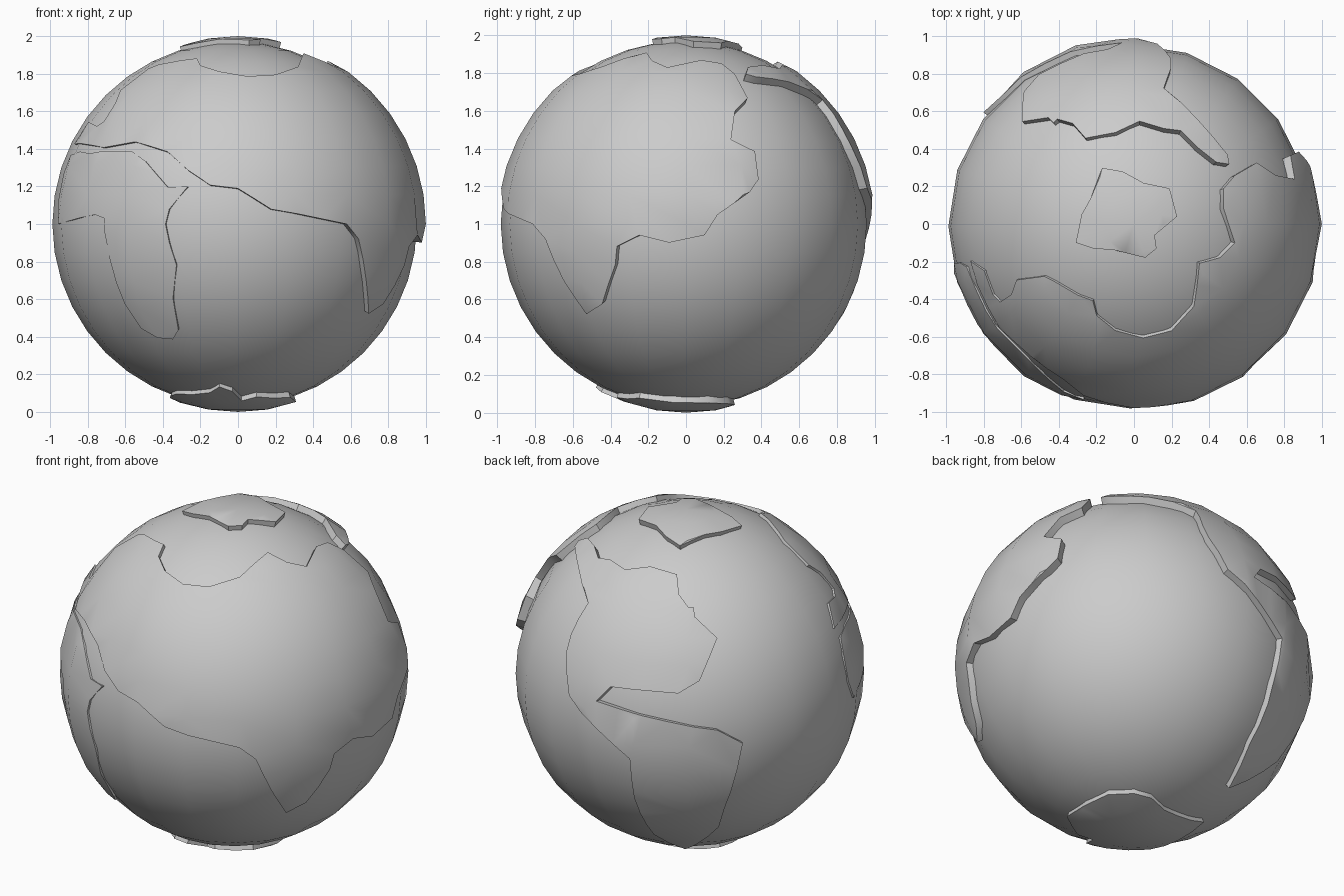
import bpy, bmesh
from math import sin, cos, radians, sqrt
from mathutils import Vector, Matrix
from mathutils.bvhtree import BVHTree
from mathutils.geometry import delaunay_2d_cdt

if "Cube" in bpy.data.objects:
    bpy.data.objects.remove(bpy.data.objects["Cube"])

LAND, OCEAN, CORE = 1.0, 0.97, 0.93
CENTRE = Vector((0, 0, 1))
SIDES = dict(u_segments=20, v_segments=20)


def finish(bm, name):
    """Turn a bmesh into a smooth object with sharp cliffs."""
    bmesh.ops.recalc_face_normals(bm, faces=bm.faces)
    bmesh.ops.translate(bm, verts=bm.verts, vec=CENTRE)
    mesh = bpy.data.meshes.new(name)
    bm.to_mesh(mesh)
    bm.free()
    ob = bpy.data.objects.new(name, mesh)
    bpy.context.collection.objects.link(ob)
    bpy.ops.object.select_all(action='DESELECT')
    bpy.context.view_layer.objects.active = ob
    ob.select_set(True)
    bpy.ops.object.shade_smooth_by_angle(angle=radians(35))
    return ob


# Drawing directions: outlines are traced on the globe along these axes
def axes(toward, elev):
    t, e, z = Vector(toward).normalized(), radians(elev), Vector((0, 0, 1))
    cam = t * cos(e) + z * sin(e)
    up = z * cos(e) - t * sin(e)
    return up.cross(cam), up, cam


def azimuth(deg, sx, sy):
    return (sx * sin(radians(deg)), sy * cos(radians(deg)), 0)


X, Y, Z = Vector((1, 0, 0)), Vector((0, 1, 0)), Vector((0, 0, 1))
FRONT, RIGHT = (X, Z, -Y), (Y, Z, X)
TOP, BOTTOM = (X, Y, Z), (X, Y, -Z)
BACK_LEFT = axes(azimuth(36, -1, 1), 25)
BACK_RIGHT = axes(azimuth(40, 1, 1), -30)


def trace(view, *pts):
    r, u, c = view
    out = []
    for a, b in pts:
        if view in (FRONT, RIGHT):
            b -= 1
        out.append((r * a + u * b + c * sqrt(max(0, 1 - a * a - b * b))).normalized())
    return out


# Faceted sphere that carries the land surface
ref = bmesh.new()
bmesh.ops.create_uvsphere(ref, radius=LAND, **SIDES)
ref_points = [v.co.normalized() for v in ref.verts]
surface = BVHTree.FromBMesh(ref)
ref.free()


def continent(name, outline):
    """Fill an outline over the globe and give it cliffs down into the ocean."""
    loop = []
    for a, b in zip(outline, outline[1:] + outline[:1]):
        n = max(1, round((b - a).length / 0.13))
        loop += [a.lerp(b, i / n).normalized() for i in range(n)]
    mid = sum(loop, Vector()).normalized()
    e1 = mid.orthogonal().normalized()
    e2 = mid.cross(e1)

    def flat(p):
        d = Vector((p.dot(e1), p.dot(e2)))
        return d.normalized() * mid.angle(p) if d.length > 1e-6 else Vector((0, 0))

    def lift(q):
        a = q.length
        if a < 1e-6:
            return mid.copy()
        return mid * cos(a) + (e1 * q.x + e2 * q.y) / a * sin(a)

    n = len(loop)
    inner = [p for p in ref_points if mid.angle(p) < 2.0
             and min((p - q).length for q in loop) > 0.03]
    res = delaunay_2d_cdt([flat(p) for p in loop + inner],
                          [(i, (i + 1) % n) for i in range(n)], [], 1, 1e-5)
    bm = bmesh.new()
    tops, bots = [], []
    for q in res[0]:
        d = lift(q)
        hit = surface.ray_cast(d * 2, -d)[0]
        tops.append(bm.verts.new(hit if hit else d * LAND))
        bots.append(bm.verts.new(d * CORE))
    count = {}
    for f in res[2]:
        bm.faces.new([tops[i] for i in f])
        bm.faces.new([bots[i] for i in reversed(f)])
        for a, b in zip(f, list(f[1:]) + [f[0]]):
            count.setdefault((min(a, b), max(a, b)), []).append((a, b))
    for uses in count.values():
        if len(uses) == 1:
            a, b = uses[0]
            bm.faces.new((tops[b], tops[a], bots[a], bots[b]))
    bmesh.ops.delete(bm, geom=[v for v in bm.verts if not v.link_faces], context='VERTS')
    return finish(bm, name)


# Ocean ball, sitting slightly toward the front left of the land shell
bm = bmesh.new()
bmesh.ops.create_uvsphere(bm, radius=OCEAN, matrix=Matrix.Translation((-.018, -.012, 0)), **SIDES)
finish(bm, "ocean")

# Ice caps
continent("north_cap", trace(
    TOP, (-.17, .3), (-.06, .28), (.05, .22), (.19, .19), (.23, .04), (.11, -.06),
    (.12, -.13), (.06, -.18), (-.1, -.14), (-.22, -.13), (-.31, -.1), (-.28, .05), (-.23, .14)))
continent("south_cap", trace(
    BOTTOM, (.31, -.06), (.29, .12), (.19, .23), (.09, .26), (-.04, .22), (-.36, .18),
    (-.36, -.16), (-.33, -.26), (-.15, -.41), (-.1, -.48), (-.03, -.45), (.02, -.33),
    (.1, -.37), (.28, -.25)))

# Large eastern continent: north coast, east coast, then south coast
continent("eastern_continent",
          trace(TOP, (-.88, -.2), (-.8, -.25), (-.76, -.38), (-.72, -.42), (-.66, -.38),
                (-.63, -.3), (-.48, -.28), (-.42, -.31), (-.3, -.38), (-.22, -.41),
                (-.2, -.49), (-.1, -.57), (.05, -.61), (.2, -.57), (.32, -.44), (.35, -.21),
                (.46, -.18), (.54, -.1), (.48, .08), (.48, .19), (.54, .26), (.66, .33))
          + trace(RIGHT, (.26, 1.6), (.24, 1.45), (.37, 1.39), (.39, 1.24), (.34, 1.17),
                  (.17, 1.05), (.1, .94), (-.09, .9), (-.25, .94), (-.37, .88), (-.38, .78),
                  (-.45, .57), (-.53, .52))
          + trace(FRONT, (.69, .7), (.65, .92), (.58, 1.0), (.18, 1.08), (0, 1.19),
                  (-.15, 1.21), (-.27, 1.29), (-.38, 1.39), (-.55, 1.44), (-.72, 1.41)))

# Southern continent at the front left
continent("southern_continent", trace(
    FRONT, (-.9, 1.37), (-.85, 1.39), (-.8, 1.38), (-.57, 1.39), (-.5, 1.34), (-.38, 1.2),
    (-.27, 1.2), (-.37, 1.08), (-.39, 1.0), (-.37, .9), (-.33, .78), (-.35, .6), (-.32, .43),
    (-.35, .38), (-.43, .39), (-.52, .44), (-.61, .57), (-.69, .8), (-.72, .95), (-.72, 1.03),
    (-.77, 1.05), (-.9, 1.02), (-.965, 1.0), (-.97, 1.12), (-.94, 1.27)))

# Western continents: north coast, east coast, then west coast
continent("western_continent",
          trace(TOP, (.51, .32), (.44, .33), (.34, .41), (.25, .5), (.16, .51), (.03, .55),
                (-.1, .49), (-.26, .46), (-.33, .54), (-.41, .56), (-.43, .54), (-.46, .57),
                (-.6, .55))
          + trace(BACK_LEFT, (.06, -.05), (-.06, -.12), (-.44, -.08), (-.52, -.16),
                  (.16, -.33), (.3, -.4), (.27, -.55), (.2, -.77), (.17, -.87))
          + trace(BACK_RIGHT, (.53, -.65), (.65, -.4), (.78, -.06), (.83, .19), (.53, .58))
          + trace(TOP, (.2, .89), (.2, .84), (.16, .73), (.35, .55), (.5, .37)))
